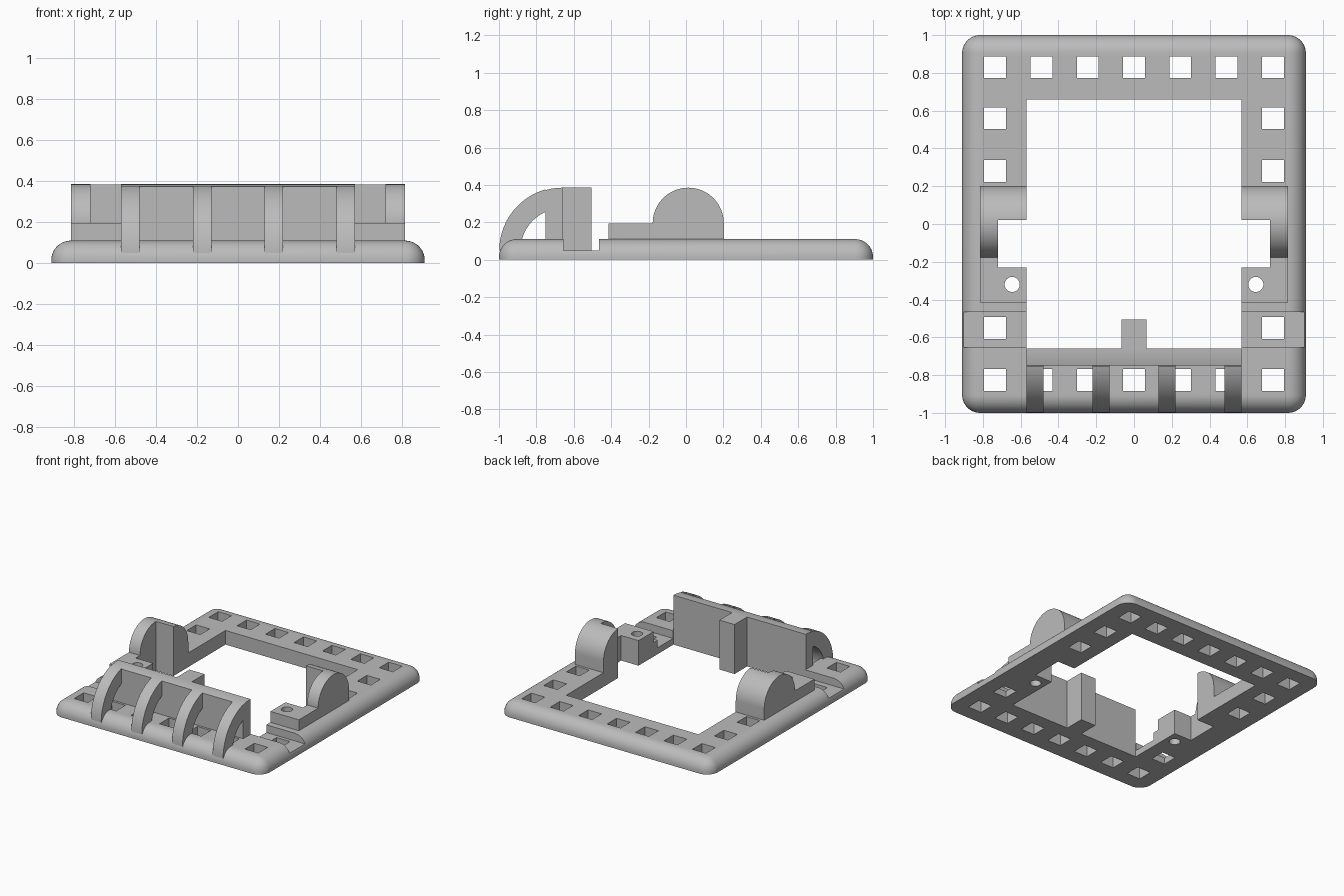
import bpy, bmesh, math

cube = bpy.data.objects.get("Cube")
if cube:
    bpy.data.objects.remove(cube, do_unlink=True)

grey = bpy.data.materials.new("plain grey")
grey.use_nodes = True
grey.diffuse_color = (0.5, 0.5, 0.5, 1)
grey.node_tree.nodes["Principled BSDF"].inputs["Base Color"].default_value = (0.5, 0.5, 0.5, 1)


def make(name, bm):
    bmesh.ops.recalc_face_normals(bm, faces=bm.faces)
    mesh = bpy.data.meshes.new(name)
    bm.to_mesh(mesh)
    bm.free()
    mesh.materials.append(grey)
    ob = bpy.data.objects.new(name, mesh)
    bpy.context.collection.objects.link(ob)
    return ob


def add_box(bm, x, y, z):
    verts = bmesh.ops.create_cube(bm, size=1)["verts"]
    for v in verts:
        v.co = [r[0] if c < 0 else r[1] for c, r in zip(v.co, (x, y, z))]


def box(name, x, y, z):
    bm = bmesh.new()
    add_box(bm, x, y, z)
    return make(name, bm)


def extrude_x(name, profile, x0, x1):
    """Prism along x from a (y, z) outline."""
    bm = bmesh.new()
    face = bm.faces.new([bm.verts.new((x0, y, z)) for y, z in profile])
    new = bmesh.ops.extrude_face_region(bm, geom=[face])["geom"]
    bmesh.ops.translate(bm, vec=(x1 - x0, 0, 0),
                        verts=[g for g in new if isinstance(g, bmesh.types.BMVert)])
    return make(name, bm)


def arc(cy, cz, r, a0, a1, n=24):
    angles = [math.radians(a0 + (a1 - a0) * i / n) for i in range(n + 1)]
    return [(cy + r * math.cos(a), cz + r * math.sin(a)) for a in angles]


def cut(ob, cutter):
    mod = ob.modifiers.new("cut", "BOOLEAN")
    mod.operation = "DIFFERENCE"
    mod.solver = "EXACT"
    mod.object = cutter
    cutter.hide_render = True
    bpy.context.view_layer.objects.active = ob
    bpy.ops.object.modifier_apply(modifier=mod.name)
    bpy.data.objects.remove(cutter, do_unlink=True)


def smooth(ob):
    bpy.ops.object.select_all(action="DESELECT")
    ob.select_set(True)
    bpy.context.view_layer.objects.active = ob
    bpy.ops.object.shade_smooth_by_angle(angle=math.radians(30))


def pocket(s):
    return box("pocket_cutter", sorted((s * 0.5, s * 0.72)), (-0.23, 0.02), (-0.1, 0.6))


def screw_hole(s):
    bm = bmesh.new()
    bmesh.ops.create_cone(bm, cap_ends=True, segments=32, radius1=0.04, radius2=0.04, depth=1)
    bmesh.ops.translate(bm, vec=(s * 0.645, -0.32, 0), verts=bm.verts)
    return make("screw_hole_cutter", bm)


# Base frame: slab with rounded upper rim and corners
top = 0.11
bm = bmesh.new()
add_box(bm, (-0.91, 0.91), (-1, 1), (0, top))
rim = [e for e in bm.edges if max(v.co.z for v in e.verts) > 0.01]
bmesh.ops.bevel(bm, geom=rim, offset=0.095, segments=10, profile=0.5, affect="EDGES")
frame = make("base_frame", bm)
cut(frame, box("opening_cutter", (-0.57, 0.57), (-0.66, 0.66), (-0.1, 0.6)))

# Square holes around the rim
bm = bmesh.new()
centres = [(i * 0.245, y) for i in range(-3, 4) for y in (-0.825, 0.83)]
centres += [(s * 0.735, y) for s in (-1, 1) for y in (-0.55, 0.28, 0.56)]
for x, y in centres:
    add_box(bm, (x - 0.058, x + 0.058), (y - 0.058, y + 0.058), (-0.1, 0.3))
cut(frame, make("square_hole_cutter", bm))

# Cross grooves, pockets and screw holes in the side rails
for s in (-1, 1):
    cut(frame, box("groove_cutter", sorted((s * 0.5, s * 1.1)), (-0.655, -0.465), (0.05, 0.3)))
    cut(frame, pocket(s))
    cut(frame, screw_hole(s))
smooth(frame)

# Rounded bearing supports with a low screw ledge in front
for s, side in ((1, "left"), (-1, "right")):
    outline = [(-0.415, top), (0.202, top)] + arc(0.012, 0.195, 0.19, 0, 180, 40) + [(-0.415, 0.195)]
    support = extrude_x(side + "_bearing_support", outline, s * 0.57, s * 0.815)
    cut(support, pocket(s))
    cut(support, screw_hole(s))
    smooth(support)

# Front wall whose top follows the rib curve
cy, cz, outer, inner = -0.66, 0.05, 0.335, 0.225
start = 90 + math.degrees(math.asin(0.09 / outer))
wall = extrude_x("front_wall", [(-0.75, top), (-0.66, top)] + arc(cy, cz, outer, 90, start, 6),
                 -0.57, 0.57)
smooth(wall)

# Quarter-round ribs
for i, x in enumerate((-0.525, -0.175, 0.175, 0.525)):
    inner_end = 90 + math.degrees(math.asin(0.09 / inner))
    outline = arc(cy, cz, outer + 0.003, 180, start) + arc(cy, cz, inner, inner_end, 180, 16)
    smooth(extrude_x("front_rib_%d" % (i + 1), outline, x - 0.045, x + 0.045))

# Upright tab behind the wall
box("rear_tab", (-0.065, 0.065), (-0.66, -0.505), (0, 0.385))
